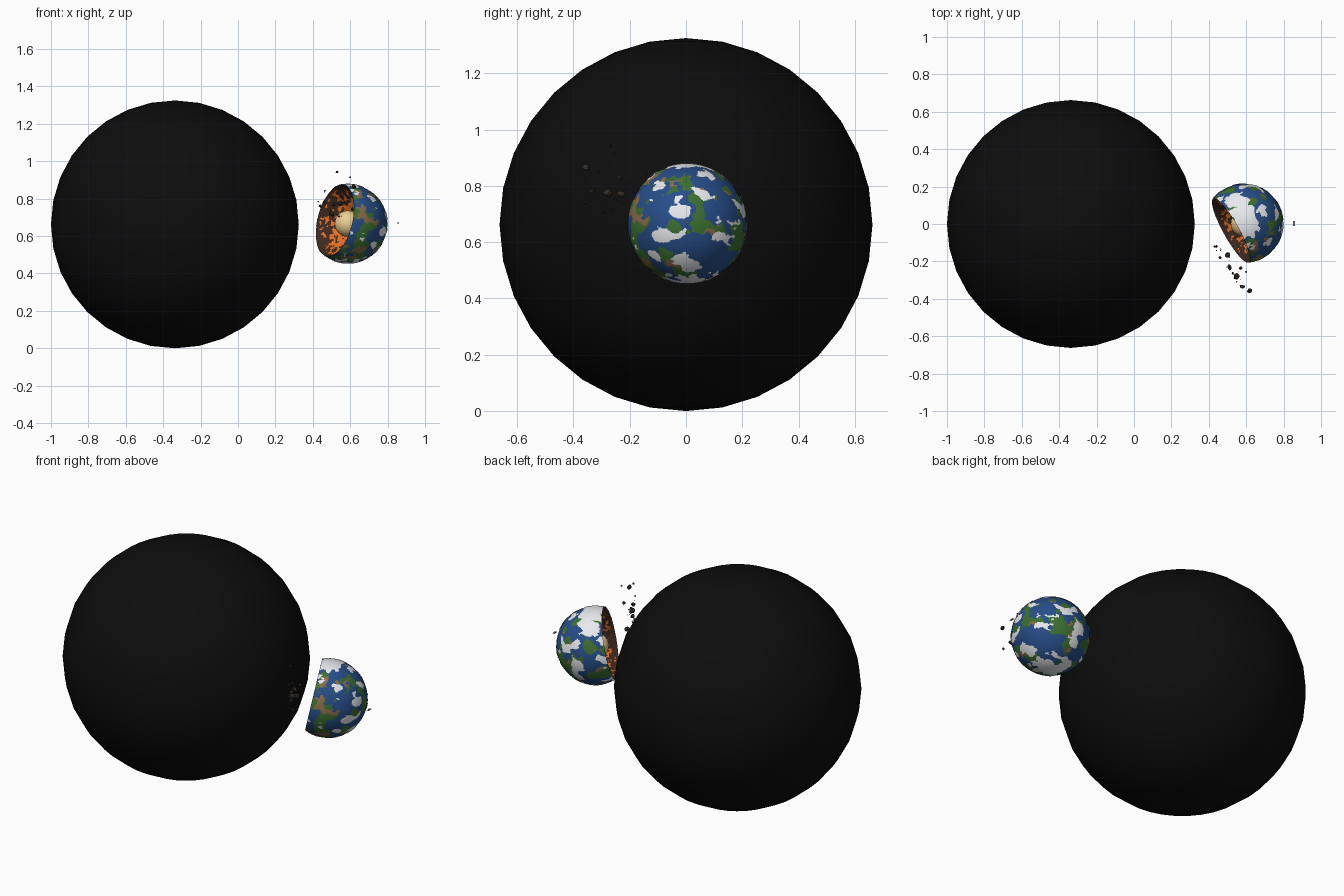
import bpy, bmesh, math, random
from mathutils import Vector, Matrix, noise

if "Cube" in bpy.data.objects:
    bpy.data.objects.remove(bpy.data.objects["Cube"])

random.seed(4)
C = Vector((0.587, 0.003, 0.666))               # planet centre
R = 0.211                                       # ocean radius
N = Vector((-0.855, -0.475, 0.21)).normalized() # broken side faces this way
D = 0.08                                        # centre to broken face


def mat(name, rgb):
    m = bpy.data.materials.new(name)
    m.diffuse_color = (*rgb, 1)
    m.use_nodes = True
    m.node_tree.nodes["Principled BSDF"].inputs["Base Color"].default_value = m.diffuse_color
    return m


BLACK = mat("black", (0.004, 0.004, 0.004))
BLUE = mat("ocean_blue", (0.02, 0.075, 0.25))
GREEN = mat("land_green", (0.045, 0.16, 0.03))
BROWN = mat("land_brown", (0.25, 0.15, 0.07))
WHITE = mat("cloud_white", (0.8, 0.82, 0.85))
ROCK = mat("rock_dark", (0.035, 0.025, 0.02))
CRUST = mat("mantle_dark", (0.05, 0.022, 0.014))
LAVA = mat("lava_orange", (0.8, 0.16, 0.015))
CORE = mat("core_cream", (0.85, 0.62, 0.28))
GREY = mat("metal_grey", (0.3, 0.32, 0.36))


def finish(bm, name, mats, smooth=True):
    me = bpy.data.meshes.new(name)
    for f in bm.faces:
        f.smooth = smooth
    bm.to_mesh(me)
    bm.free()
    for m in mats:
        me.materials.append(m)
    ob = bpy.data.objects.new(name, me)
    bpy.context.collection.objects.link(ob)
    return ob


def shell(name, radius, mats, pick, sub=7):
    """Broken sphere keeping the faces for which pick(direction) gives a material index."""
    bm = bmesh.new()
    bmesh.ops.create_icosphere(bm, subdivisions=sub, radius=radius,
                               matrix=Matrix.Translation(C))
    bmesh.ops.bisect_plane(bm, geom=bm.verts[:] + bm.edges[:] + bm.faces[:],
                           plane_co=C + N * D, plane_no=N, clear_outer=True)
    drop = []
    for f in bm.faces:
        i = pick((f.calc_center_median() - C).normalized())
        if i is None:
            drop.append(f)
        else:
            f.material_index = i
    bmesh.ops.delete(bm, geom=drop, context='FACES')
    return finish(bm, name, mats)


def field(p, scale, seed):
    q = p * scale + Vector((seed, seed * 0.7, -seed))
    return noise.noise(q) + 0.35 * noise.noise(q * 2.3) + 0.15 * noise.noise(q * 5)


def land(p):
    if field(p, 2.9, 11.3) < 0.13:
        return None
    return 1 if field(p, 3.6, 5.1) > 0.3 else 0


def cloud(p):
    # polar caps plus streaky clouds
    cap = abs(p.z) + 0.12 * noise.noise(p * 5) > 0.93
    streak = field(Vector((p.x, p.y, p.z * 1.5)), 2.7, 23.7) > 0.24
    return 0 if cap or streak else None


# Black hole
bm = bmesh.new()
bmesh.ops.create_uvsphere(bm, u_segments=32, v_segments=16, radius=0.6625,
                          matrix=Matrix.Translation((-0.3375, 0, 0.6625)))
finish(bm, "black_sphere", [BLACK])

# Planet surface layers
shell("ocean", R, [BLUE], lambda p: 0, 6)
shell("continents", R + 0.0015, [GREEN, BROWN], land)
shell("clouds", R + 0.003, [WHITE], cloud)

# Hollowed, rough interior of the broken side
rot = N.to_track_quat('Z', 'Y').to_matrix().to_4x4()
face = Matrix.Translation(C + N * D) @ rot
rim = math.sqrt(R * R - D * D)
SEG, RINGS, DEPTH = 120, 44, 0.13
bm = bmesh.new()
rings = []
for j in range(RINGS + 1):
    t = 1 - j / RINGS * 0.985
    ring = []
    for k in range(SEG):
        a = 2 * math.pi * k / SEG
        p = Vector((math.cos(a) * rim * t, math.sin(a) * rim * t, 0))
        p.z = -DEPTH * (1 - t ** 2.6)
        if j:
            p.z += 0.007 * noise.noise(p * 45)
        ring.append(bm.verts.new(p))
    rings.append(ring)
for a, b in zip(rings, rings[1:]):
    for k in range(SEG):
        bm.faces.new((a[k], a[k - 1], b[k - 1], b[k]))
bm.faces.new(rings[-1])
for f in bm.faces:
    p = f.calc_center_median()
    t = p.xy.length / rim
    heat = noise.noise(p * 38) + 0.6 * noise.noise(p * 85)
    f.material_index = 1 if heat > 1.5 * (t - 0.72) and t < 0.95 else 0
bmesh.ops.recalc_face_normals(bm, faces=bm.faces[:])
if sum(f.normal.z for f in bm.faces) < 0:
    bmesh.ops.reverse_faces(bm, faces=bm.faces[:])
bm.transform(face)
finish(bm, "broken_mantle", [CRUST, LAVA])

# Glowing core
bm = bmesh.new()
bmesh.ops.create_uvsphere(bm, u_segments=40, v_segments=20, radius=0.07,
                          matrix=Matrix.Translation(C))
finish(bm, "core", [CORE])


# Rocks torn off the broken side
def rock(bm, pos, size):
    geo = bmesh.ops.create_icosphere(bm, subdivisions=2, radius=size)
    s = Vector([random.uniform(0.65, 1.25) for _ in range(3)])
    for v in geo["verts"]:
        v.co = v.co * (1 + 0.45 * noise.noise(v.co / size + Vector(pos) * 50))
        v.co = Vector(v.co * s) + Vector(pos)


def scaled(v, s):
    return Vector((v.x * s.x, v.y * s.y, v.z * s.z))


def add_rock(bm, pos, size):
    pos = Vector(pos)
    s = Vector([random.uniform(0.65, 1.25) for _ in range(3)])
    for v in bmesh.ops.create_icosphere(bm, subdivisions=2, radius=size)["verts"]:
        bump = 1 + 0.45 * noise.noise(v.co / size + pos * 50)
        v.co = scaled(v.co * bump, s) + pos


bm = bmesh.new()
for x, y, z, s in [(0.44, -0.12, 0.76, 0.010), (0.46, -0.18, 0.78, 0.011),
                   (0.50, -0.165, 0.72, 0.012), (0.51, -0.23, 0.77, 0.014),
                   (0.57, -0.235, 0.83, 0.011), (0.55, -0.28, 0.775, 0.014),
                   (0.58, -0.335, 0.78, 0.012), (0.62, -0.356, 0.865, 0.011),
                   (0.53, -0.267, 0.943, 0.006), (0.60, -0.256, 0.915, 0.005),
                   (0.61, -0.36, 0.74, 0.007), (0.54, -0.29, 0.705, 0.006)]:
    add_rock(bm, (x, y, z), s)
for _ in range(16):
    y = random.uniform(-0.34, -0.12)
    add_rock(bm, (0.43 - (y + 0.1) * 0.65 + random.uniform(-0.02, 0.03), y,
                  random.uniform(0.7, 0.86)), random.uniform(0.002, 0.005))
finish(bm, "rock_debris", [ROCK], False)

# Small flat satellite beside the planet
bm = bmesh.new()
for off, size in [((0, 0, 0), (0.009, 0.009, 0.006)),
                  ((0, 0.010, 0), (0.012, 0.008, 0.001)),
                  ((0, -0.010, 0), (0.012, 0.008, 0.001))]:
    m = Matrix.Translation(Vector((0.855, 0.003, 0.67)) + Vector(off))
    bmesh.ops.create_cube(bm, size=1, matrix=m @ Matrix.Diagonal((*size, 1)))
finish(bm, "satellite", [GREY], False)
